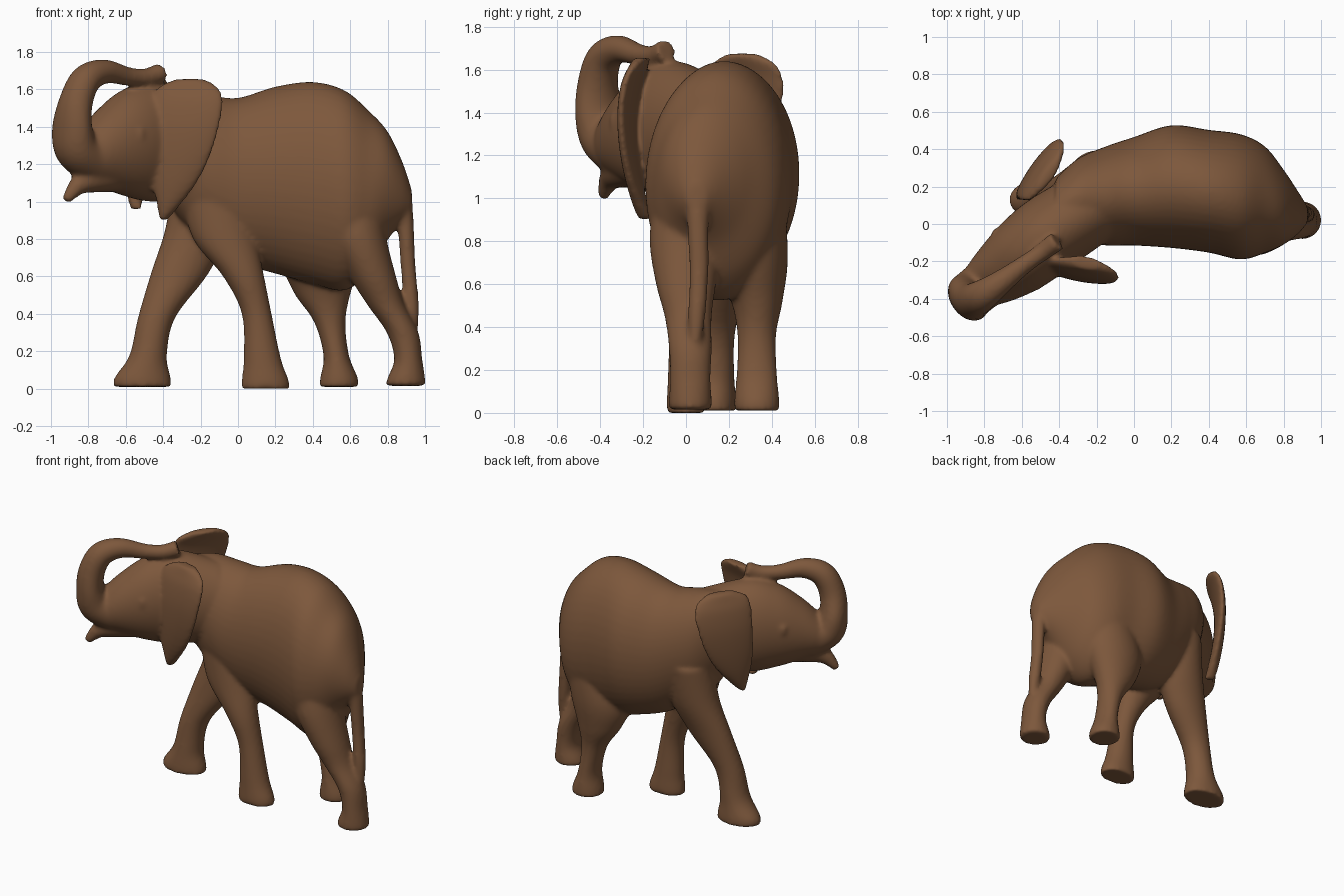
import bpy, bmesh, math
from mathutils import Vector

if "Cube" in bpy.data.objects:
    bpy.data.objects.remove(bpy.data.objects["Cube"])

brown = bpy.data.materials.new("warm_brown")
brown.use_nodes = True
color = (0.205, 0.097, 0.045, 1)
brown.diffuse_color = color
brown.node_tree.nodes["Principled BSDF"].inputs["Base Color"].default_value = color

X, Y, Z = Vector((1, 0, 0)), Vector((0, 1, 0)), Vector((0, 0, 1))
HEAD_SIDE = Vector((0.6, -0.8, 0))


def blend(rows, steps=6):
    """Catmull-Rom interpolation of section rows."""
    out = []
    for i in range(len(rows) - 1):
        quad = [rows[max(i - 1, 0)], rows[i], rows[i + 1], rows[min(i + 2, len(rows) - 1)]]
        for k in range(steps):
            t = k / steps
            out.append([b + 0.5 * t * (c - a + t * (2 * a - 5 * b + 4 * c - d + t * (3 * (b - c) + d - a)))
                        for a, b, c, d in zip(*quad)])
    return out + [list(rows[-1])]


def loft(bm, rows, u, v=None, n=48):
    """Closed skin over ellipses (x, y, z, half_u, half_v); v follows the path if omitted."""
    rows = blend(rows)
    pts = [Vector(r[:3]) for r in rows]
    rings = []
    for i, r in enumerate(rows):
        w = v
        if w is None:
            tangent = pts[min(i + 1, len(pts) - 1)] - pts[max(i - 1, 0)]
            w = tangent.cross(u).normalized()
        hu, hv = max(r[3], 0.008), max(r[-1], 0.008)
        rings.append([bm.verts.new(pts[i] + u * hu * math.cos(a) + w * hv * math.sin(a))
                      for a in (math.tau * k / n for k in range(n))])
    for a, b in zip(rings, rings[1:]):
        for k in range(n):
            j = (k + 1) % n
            bm.faces.new((a[k], a[j], b[j], b[k]))
    bm.faces.new(rings[0][::-1])
    bm.faces.new(rings[-1])


def finish(name, bm):
    """Fuse the overlapping parts into one smooth skin."""
    bmesh.ops.recalc_face_normals(bm, faces=bm.faces[:])
    mesh = bpy.data.meshes.new(name)
    bm.to_mesh(mesh)
    bm.free()
    mesh.materials.append(brown)
    obj = bpy.data.objects.new(name, mesh)
    bpy.context.scene.collection.objects.link(obj)
    remesh = obj.modifiers.new("skin", 'REMESH')
    remesh.mode = 'VOXEL'
    remesh.voxel_size = 0.013
    remesh.use_smooth_shade = True
    smooth = obj.modifiers.new("soften", 'SMOOTH')
    smooth.factor = 0.5
    smooth.iterations = 10


body = bmesh.new()

# Torso, from shoulders to rump
loft(body, [
    (-.42, .07, 1.34, .17, .24), (-.3, .13, 1.24, .22, .35), (-.15, .15, 1.17, .265, .4),
    (0, .175, 1.115, .29, .44), (.2, .2, 1.115, .328, .5), (.4, .175, 1.1, .328, .54),
    (.57, .145, 1.06, .335, .535), (.7, .13, 1.055, .285, .43), (.8, .09, 1.085, .2, .29),
    (.88, .06, 1.05, .11, .16), (.93, .05, 1.0, .04, .06)], Y, Z)

# Head, turned to one side
loft(body, [
    (-.22, .1, 1.3, .2, .27), (-.45, -.05, 1.32, .21, .32), (-.6, -.17, 1.315, .2, .285),
    (-.73, -.27, 1.285, .165, .205), (-.83, -.34, 1.25, .12, .125), (-.89, -.38, 1.25, .06, .06)],
     HEAD_SIDE, Z)

# Raised trunk, curling back over the forehead
loft(body, [
    (-.76, -.29, 1.22, .13, .13), (-.86, -.37, 1.28, .13, .115), (-.887, -.4, 1.4, .13, .092),
    (-.865, -.41, 1.54, .1, .085), (-.81, -.38, 1.655, .085, .08), (-.71, -.31, 1.695, .065, .065),
    (-.59, -.22, 1.67, .05, .05), (-.49, -.15, 1.665, .048, .048), (-.41, -.09, 1.69, .055, .055)],
     HEAD_SIDE)

# Pointed lower lip
loft(body, [(-.66, -.23, 1.16, .11), (-.79, -.32, 1.12, .075), (-.86, -.36, 1.08, .05),
            (-.92, -.39, 1.005, .025)], HEAD_SIDE)

# Brows over the eyes
for side in (-1, 1):
    c = Vector((-.63, -.19, 1.36)) + HEAD_SIDE * side * .18
    loft(body, [(*(c + Z * dz), .022) for dz in (-.025, 0, .025)], X, Y, 12)

# Striding legs, listed from sole to hip
legs = {
    "front_forward": [
        (-.51, .13, .01, .155, .105), (-.51, .13, .06, .15, .105), (-.48, .13, .18, .1, .095),
        (-.435, .14, .38, .1, .09), (-.31, .18, .62, .155, .11), (-.22, .22, .85, .17, .14),
        (-.2, .235, 1.1, .15, .16)],
    "front_back": [
        (.147, 0, 0, .13, .09), (.145, 0, .05, .125, .09), (.13, 0, .16, .1, .085),
        (.1, 0, .4, .08, .08), (.03, 0, .6, .11, .1), (-.07, .02, .8, .17, .12),
        (-.13, .06, 1.05, .18, .15)],
    "rear_forward": [
        (.54, .33, .01, .105, .105), (.54, .33, .06, .1, .105), (.525, .33, .18, .068, .095),
        (.49, .33, .36, .085, .09), (.45, .33, .52, .155, .12), (.45, .3, .72, .22, .175),
        (.52, .27, 1, .2, .19)],
    "rear_back": [
        (.895, .02, .015, .107, .1), (.9, .02, .06, .1, .1), (.91, .02, .16, .075, .095),
        (.88, .02, .3, .085, .1), (.79, .01, .45, .1, .11), (.72, 0, .6, .125, .14),
        (.64, 0, .8, .155, .17), (.6, .03, 1, .17, .18)],
}
for sections in legs.values():
    loft(body, sections, X, Y)

# Tail, hanging down to the heel
loft(body, [(.87, .05, 1.04, .06, .07), (.895, .055, .88, .045, .05), (.91, .06, .65, .04, .045),
            (.927, .05, .45, .04, .04), (.935, .04, .28, .025, .025)], X, Y)

# Ears: slices (height, root end, free end, outward bulge) stacked from tip to top
ear_slices = [(.9, .06, .16, 0), (.97, .03, .34, .02), (1.1, -.02, .62, .045), (1.25, -.04, .83, .06),
              (1.4, -.03, .95, .06), (1.53, -.02, 1.0, .04), (1.61, .03, .92, .01), (1.655, .28, .7, -.01)]


def add_ear(root, edge, top, height, outward):
    root, edge = Vector(root), Vector(edge)
    span = edge - root
    along = span.normalized()
    across = Z.cross(along) * outward
    low, high = ear_slices[0][0], ear_slices[-1][0]
    rows = []
    for z, a, b, bulge in ear_slices:
        c = root + span * (a + b) / 2 + across * bulge
        level = top - height * (high - z) / (high - low)
        rows.append((c.x, c.y, level, (b - a) / 2 * span.length, .036))
    loft(body, rows, along, across)


add_ear((-.44, -.18, 0), (-.07, -.25, 0), 1.655, .755, -1)
add_ear((-.57, .11, 0), (-.35, .43, 0), 1.675, .715, 1)

finish("elephant_body", body)
